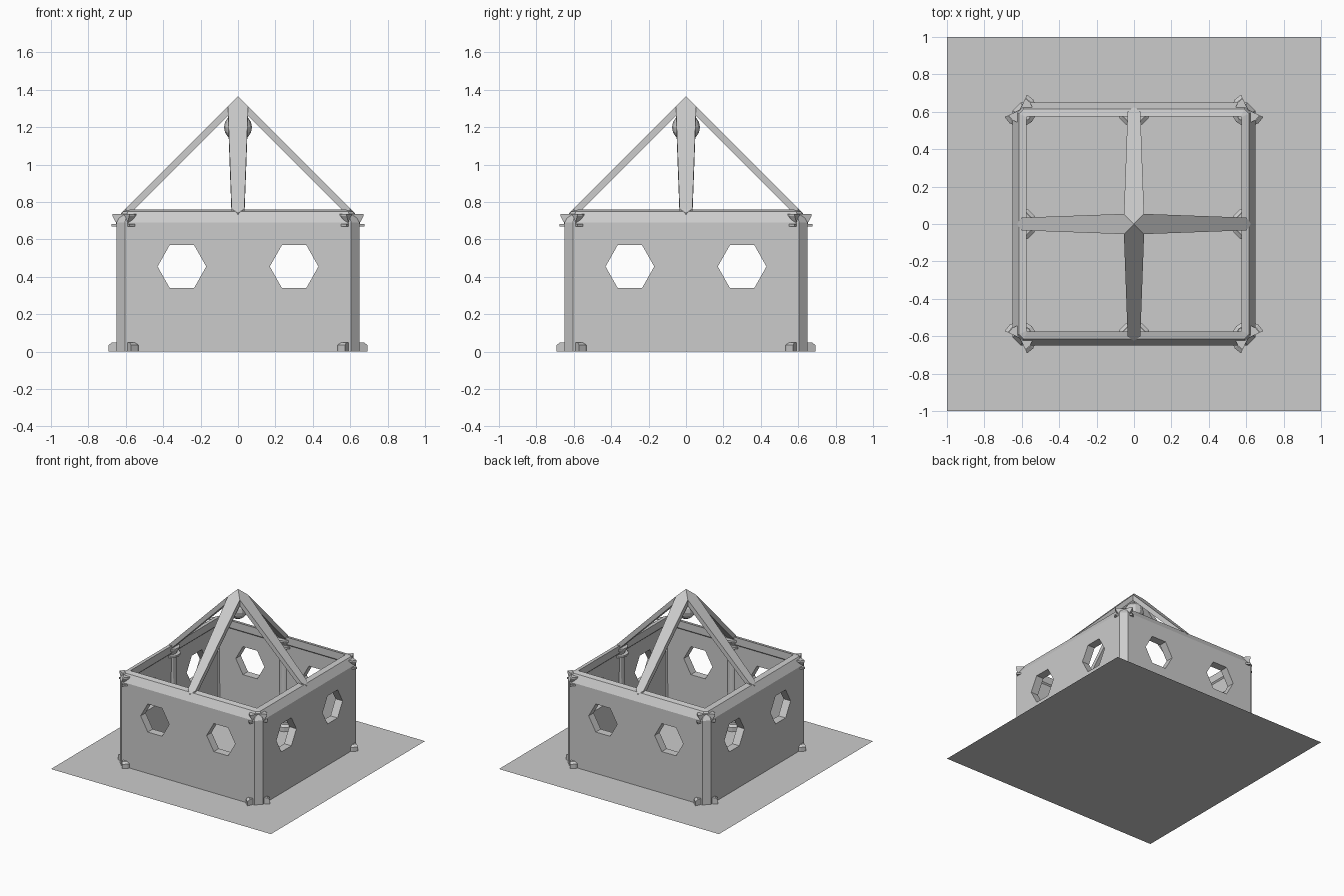
import bpy, bmesh
from math import sin, cos, pi, radians
from mathutils import Matrix, Vector

if "Cube" in bpy.data.objects:
    bpy.data.objects.remove(bpy.data.objects["Cube"])


def make(name, verts, faces):
    bm = bmesh.new()
    vs = [bm.verts.new(v) for v in verts]
    for f in faces:
        bm.faces.new([vs[i] for i in f])
    bmesh.ops.recalc_face_normals(bm, faces=bm.faces)
    me = bpy.data.meshes.new(name)
    bm.to_mesh(me)
    bm.free()
    ob = bpy.data.objects.new(name, me)
    bpy.context.collection.objects.link(ob)
    return ob


def column(name, cx, cy, a0, a1, steps):
    """Partial revolve of a column profile, from angle a0 to a1 in degrees."""
    prof = [(0.09, 0), (0.09, 0.035), (0.07, 0.05), (0.045, 0.05), (0.04, 0.668),
            (0.072, 0.668), (0.072, 0.682), (0.045, 0.682), (0.048, 0.692),
            (0.068, 0.725), (0.068, 0.736)]
    n = len(prof) + 2
    verts, faces = [], []
    for i in range(steps + 1):
        a = radians(a0 + (a1 - a0) * i / steps)
        verts += [(cx + r * cos(a), cy + r * sin(a), z)
                  for r, z in [(0.001, 0)] + prof + [(0.001, 0.736)]]
    for i in range(steps):
        for j in range(n):
            k = (j + 1) % n
            faces.append((i * n + j, i * n + k, (i + 1) * n + k, (i + 1) * n + j))
    faces += [tuple(range(n)), tuple(range(steps * n, steps * n + n))]
    return make(name, verts, faces)


# base plate
make("base_plate", [(-1, -1, 0), (1, -1, 0), (1, 1, 0), (-1, 1, 0)], [(0, 1, 2, 3)])

# walls: closed profile swept around a chamfered square (half size, chamfer, z)
prof = [(0.65, 0.045, 0), (0.65, 0.045, 0.69), (0.615, 0.025, 0.75),
        (0.575, 0.004, 0.76), (0.575, 0.004, 0.70), (0.585, 0.004, 0.69), (0.585, 0.004, 0)]
verts, faces = [], []
for r, c, z in prof:
    for q in range(4):
        m = Matrix.Rotation(q * pi / 2, 3, 'Z')
        verts += [m @ Vector((r, r - c, z)), m @ Vector((r - c, r, z))]
for i in range(len(prof)):
    k = (i + 1) % len(prof)
    for j in range(8):
        l = (j + 1) % 8
        faces.append((i * 8 + j, i * 8 + l, k * 8 + l, k * 8 + j))
walls = make("walls", verts, faces)

# hexagonal windows cut through opposite walls
for axis in (0, 1):
    for s in (-0.3, 0.3):
        pts = []
        for d in (-0.9, 0.9):
            for i in range(6):
                u = s + 0.13 * cos(i * pi / 3)
                z = 0.455 + 0.133 * sin(i * pi / 3)
                pts.append((u, d, z) if axis else (d, u, z))
        fs = [tuple(range(6)), tuple(range(6, 12))]
        fs += [(i, (i + 1) % 6, 6 + (i + 1) % 6, 6 + i) for i in range(6)]
        cutter = make("window_cutter", pts, fs)
        mod = walls.modifiers.new("window", 'BOOLEAN')
        mod.object = cutter
        mod.solver = 'EXACT'
        bpy.context.view_layer.objects.active = walls
        bpy.ops.object.modifier_apply(modifier=mod.name)
        bpy.data.objects.remove(cutter)

# corner columns wrap the inside of each corner, middle columns are half embedded
for q in range(4):
    a = q * 90
    m = Matrix.Rotation(radians(a), 3, 'Z')
    c = m @ Vector((0.61, 0.61, 0))
    column("corner_column", c.x, c.y, a + 115, a + 335, 8)
    c = m @ Vector((0.61, 0, 0))
    column("middle_column", c.x, c.y, a + 90, a + 270, 6)

    # tapered roof beam from apex to the middle of the wall
    top = [(0, 0, 1.365), (0.054, -0.054, 1.311), (0.60, -0.034, 0.765), (0.625, 0, 0.74),
           (0.60, 0.034, 0.765), (0.054, 0.054, 1.311)]
    vs = [m @ Vector(p) for p in top] + [m @ Vector((x, y, z - 0.05)) for x, y, z in top]
    fs = [tuple(range(6)), tuple(range(6, 12))]
    fs += [(i, i + 1, 7 + i, 6 + i) for i in range(1, 5)]
    make("roof_beam", vs, fs)

# hanging ball under the apex
bpy.ops.mesh.primitive_uv_sphere_add(segments=12, ring_count=8, radius=0.075,
                                     location=(0, 0, 1.2))
bpy.context.object.name = "hanging_ball"
